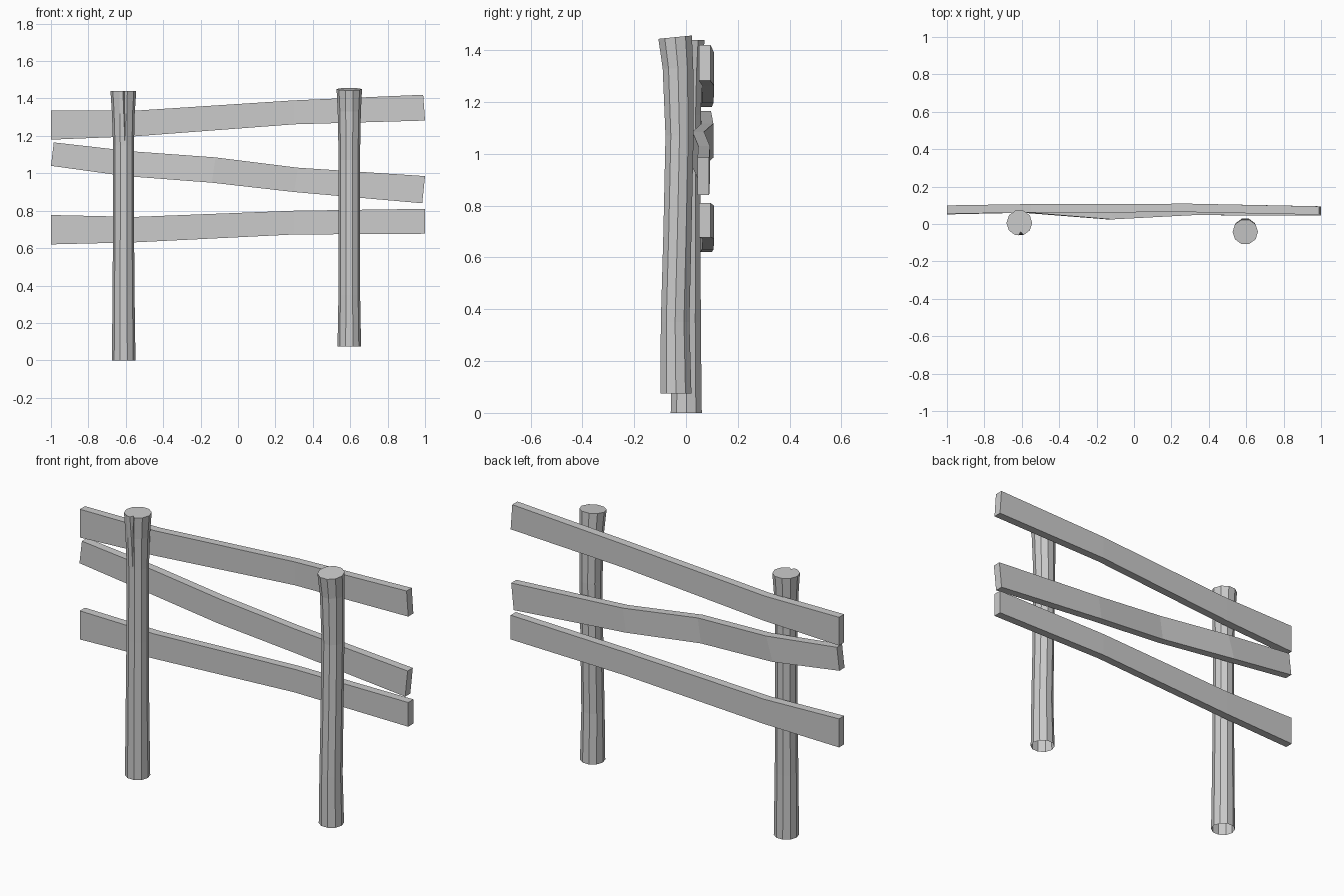
import bpy, bmesh, math
from mathutils import Vector

if "Cube" in bpy.data.objects:
    bpy.data.objects.remove(bpy.data.objects["Cube"])

SIDES = 10


def finish(bm, name):
    bmesh.ops.remove_doubles(bm, verts=bm.verts, dist=1e-5)
    bmesh.ops.recalc_face_normals(bm, faces=bm.faces)
    me = bpy.data.meshes.new(name)
    bm.to_mesh(me)
    bm.free()
    ob = bpy.data.objects.new(name, me)
    bpy.context.collection.objects.link(ob)
    return ob


def post(name, rings, tilt=0.0, crack=None):
    """Wobbly round post, open underneath. rings: (z, x, y, radius)."""
    bm = bmesh.new()
    loops = []
    for i, (z, x, y, r) in enumerate(rings):
        pts = [(-108 + 360 / SIDES * k, 1.0) for k in range(SIDES)]
        if crack:
            w, depth = crack.get(i, (0, 0))
            pts[1:1] = [(-82 - w, 0.96), (-82, 0.96 - depth), (-82 + w, 0.96)]
        slope = tilt if i == len(rings) - 1 else 0
        loop = []
        for a, k in pts:
            a = math.radians(a)
            dy = r * k * math.sin(a)
            loop.append(bm.verts.new((x + r * k * math.cos(a), y + dy, z + slope * dy)))
        loops.append(loop)
    for lo, hi in zip(loops, loops[1:]):
        n = len(lo)
        for k in range(n):
            bm.faces.new((lo[k], lo[(k + 1) % n], hi[(k + 1) % n], hi[k]))
    bm.faces.new(loops[-1])
    return finish(bm, name)


def board(name, sections, half=0.0225):
    """Bent plank. sections: (x_top, z_top, x_bottom, z_bottom, y)."""
    bm = bmesh.new()
    loops = []
    for xt, zt, xb, zb, y in sections:
        loops.append([bm.verts.new(p) for p in (
            (xb, y - half, zb), (xb, y + half, zb), (xt, y + half, zt), (xt, y - half, zt))])
    for a, b in zip(loops, loops[1:]):
        for k in range(4):
            bm.faces.new((a[k], a[(k + 1) % 4], b[(k + 1) % 4], b[k]))
    bm.faces.new(loops[0])
    bm.faces.new(loops[-1])
    return finish(bm, name)


# Posts; the left one has a split running down from its top
post("left_post", [
    (0.0, -0.611, 0.001, 0.063), (0.35, -0.612, 0.001, 0.059),
    (0.75, -0.612, 0.003, 0.056), (1.15, -0.612, 0.004, 0.056),
    (1.32, -0.613, 0.005, 0.061), (1.44, -0.613, 0.006, 0.069)],
    crack={4: (6, 0.12), 5: (10, 0.25)})
post("right_post", [
    (0.075, 0.595, -0.039, 0.063), (0.35, 0.595, -0.042, 0.058),
    (0.70, 0.595, -0.033, 0.057), (1.07, 0.595, -0.025, 0.057),
    (1.33, 0.595, -0.031, 0.062), (1.45, 0.595, -0.042, 0.068)], tilt=0.1)

# Boards nailed across the back of the posts
board("top_board", [
    (-1, 1.335, -1, 1.18, 0.077), (-0.55, 1.335, -0.55, 1.198, 0.084),
    (0.30, 1.39, 0.30, 1.262, 0.086), (0.99, 1.42, 1.0, 1.282, 0.072)])
board("middle_board", [
    (-0.985, 1.165, -1, 1.04, 0.074), (-0.56, 1.117, -0.60, 0.985, 0.083),
    (-0.12, 1.085, -0.14, 0.95, 0.047), (0.32, 1.03, 0.30, 0.90, 0.07),
    (1.0, 0.985, 0.985, 0.84, 0.067)])
board("bottom_board", [
    (-1, 0.777, -1, 0.62, 0.077), (-0.55, 0.767, -0.55, 0.631, 0.084),
    (0.30, 0.80, 0.30, 0.673, 0.086), (1.0, 0.81, 1.0, 0.677, 0.072)])
